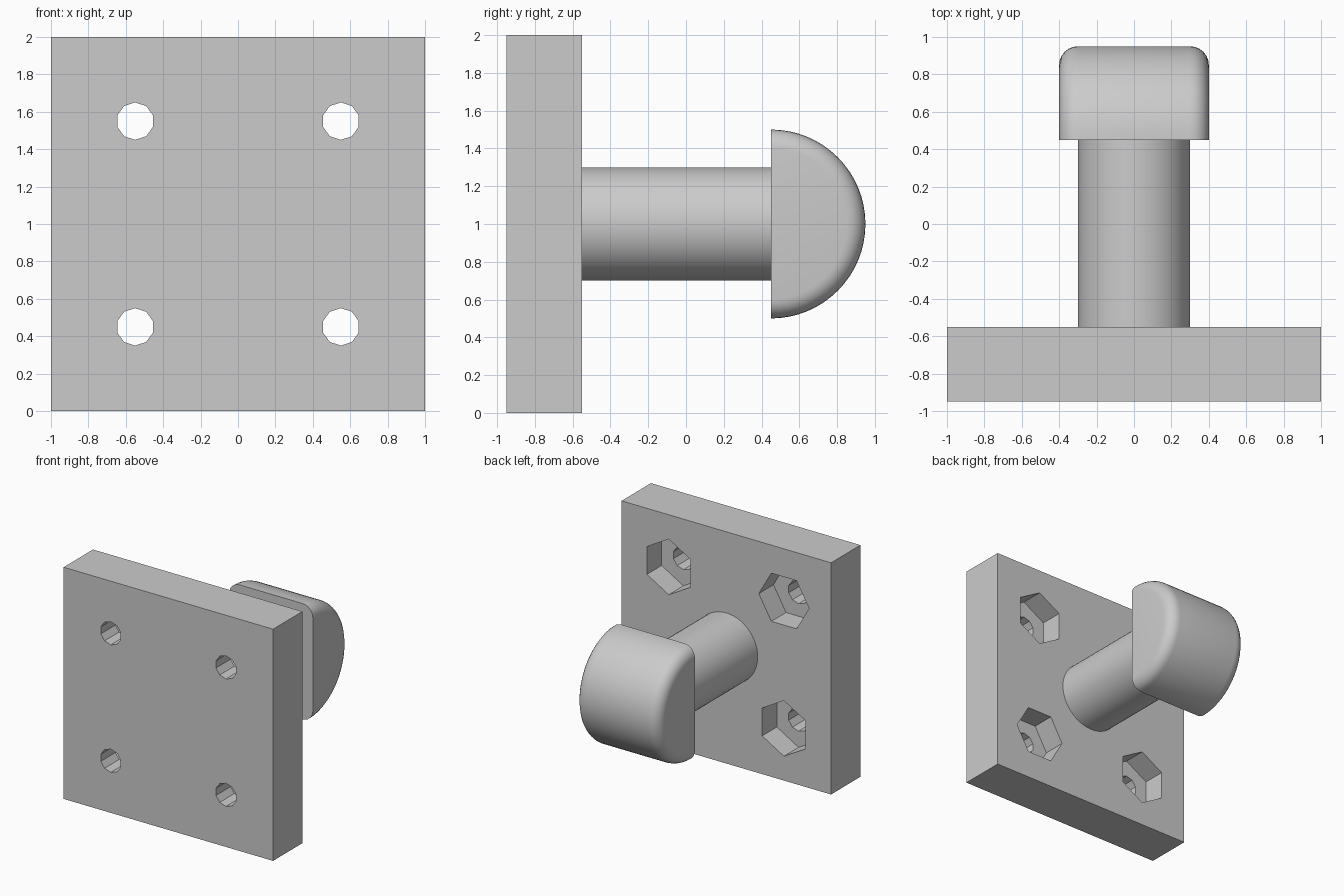
import bpy, bmesh
from math import pi, sin, cos, radians
from mathutils import Matrix, Vector

cube = bpy.data.objects.get("Cube")
if cube:
    bpy.data.objects.remove(cube, do_unlink=True)

grey = bpy.data.materials.new("plain_grey")
grey.use_nodes = True
COLOUR = (0.6, 0.6, 0.6, 1)
grey.diffuse_color = COLOUR
grey.node_tree.nodes["Principled BSDF"].inputs["Base Color"].default_value = COLOUR

PLATE_FRONT, PLATE_BACK, KNOB_BASE = -0.95, -0.55, 0.45
HOLE = 0.55


def make_object(name, bm, smooth_angle=None):
    bmesh.ops.recalc_face_normals(bm, faces=bm.faces)
    mesh = bpy.data.meshes.new(name)
    bm.to_mesh(mesh)
    bm.free()
    mesh.materials.append(grey)
    obj = bpy.data.objects.new(name, mesh)
    bpy.context.collection.objects.link(obj)
    bpy.ops.object.select_all(action="DESELECT")
    obj.select_set(True)
    bpy.context.view_layer.objects.active = obj
    if smooth_angle:
        bpy.ops.object.shade_smooth_by_angle(angle=radians(smooth_angle))
    return obj


def add_prism(bm, x, z, y0, y1, radius, sides, turn=0):
    """Regular prism along y; with turn 0 one corner points straight up."""
    ring = [bm.verts.new((x + radius * sin(turn + 2 * pi * i / sides), y0,
                          z + radius * cos(turn + 2 * pi * i / sides)))
            for i in range(sides)]
    base = bm.faces.new(ring)
    top = bmesh.ops.extrude_face_region(bm, geom=[base])["geom"]
    verts = [v for v in top if isinstance(v, bmesh.types.BMVert)]
    bmesh.ops.translate(bm, verts=verts, vec=(0, y1 - y0, 0))


# Square mounting plate
bm = bmesh.new()
bmesh.ops.create_cube(bm, size=1, matrix=Matrix.Translation(
    (0, (PLATE_FRONT + PLATE_BACK) / 2, 1)) @ Matrix.Diagonal((2, 0.4, 2, 1)))
plate = make_object("mounting_plate", bm)

# Bolt holes, and hexagonal nut pockets turned a quarter from corner to corner
drills, pockets = bmesh.new(), bmesh.new()
for sx in (-1, 1):
    for sz in (-1, 1):
        x, z = sx * HOLE, 1 + sz * HOLE
        add_prism(drills, x, z, -1.2, -0.3, 0.1, 10)
        add_prism(pockets, x, z, -0.75, -0.3, 0.24, 6, 0 if sx == sz else pi / 2)

for name, cutter_bm in (("pocket_cutter", pockets), ("hole_cutter", drills)):
    cutter = make_object(name, cutter_bm)
    cutter.hide_render = True
    bpy.context.view_layer.objects.active = plate
    mod = plate.modifiers.new(name, "BOOLEAN")
    mod.operation = "DIFFERENCE"
    mod.solver = "EXACT"
    mod.object = cutter
    bpy.ops.object.modifier_apply(modifier=name)
    bpy.data.objects.remove(cutter, do_unlink=True)

# Round stem
bm = bmesh.new()
add_prism(bm, 0, 1, PLATE_BACK, KNOB_BASE, 0.3, 48)
make_object("stem", bm, 30)

# Half-round knob: a rounded profile swept half a turn about the x axis
bm = bmesh.new()
arc = [(0.3 + 0.1 * sin(a), 0.4 + 0.1 * cos(a))
       for a in (i * pi / 12 for i in range(7))]
half = arc + [(0.4, 0)]
profile = [(-x, r) for x, r in reversed(half)] + half
verts = [bm.verts.new((x, KNOB_BASE, 1 + r)) for x, r in profile]
edges = [bm.edges.new(pair) for pair in zip(verts, verts[1:])]
bmesh.ops.spin(bm, geom=verts + edges, cent=(0, KNOB_BASE, 1), axis=(1, 0, 0),
               angle=-pi, steps=32)
bmesh.ops.remove_doubles(bm, verts=bm.verts, dist=0.0001)
bmesh.ops.edgeloop_fill(bm, edges=[e for e in bm.edges if e.is_boundary])
make_object("knob", bm, 30)
